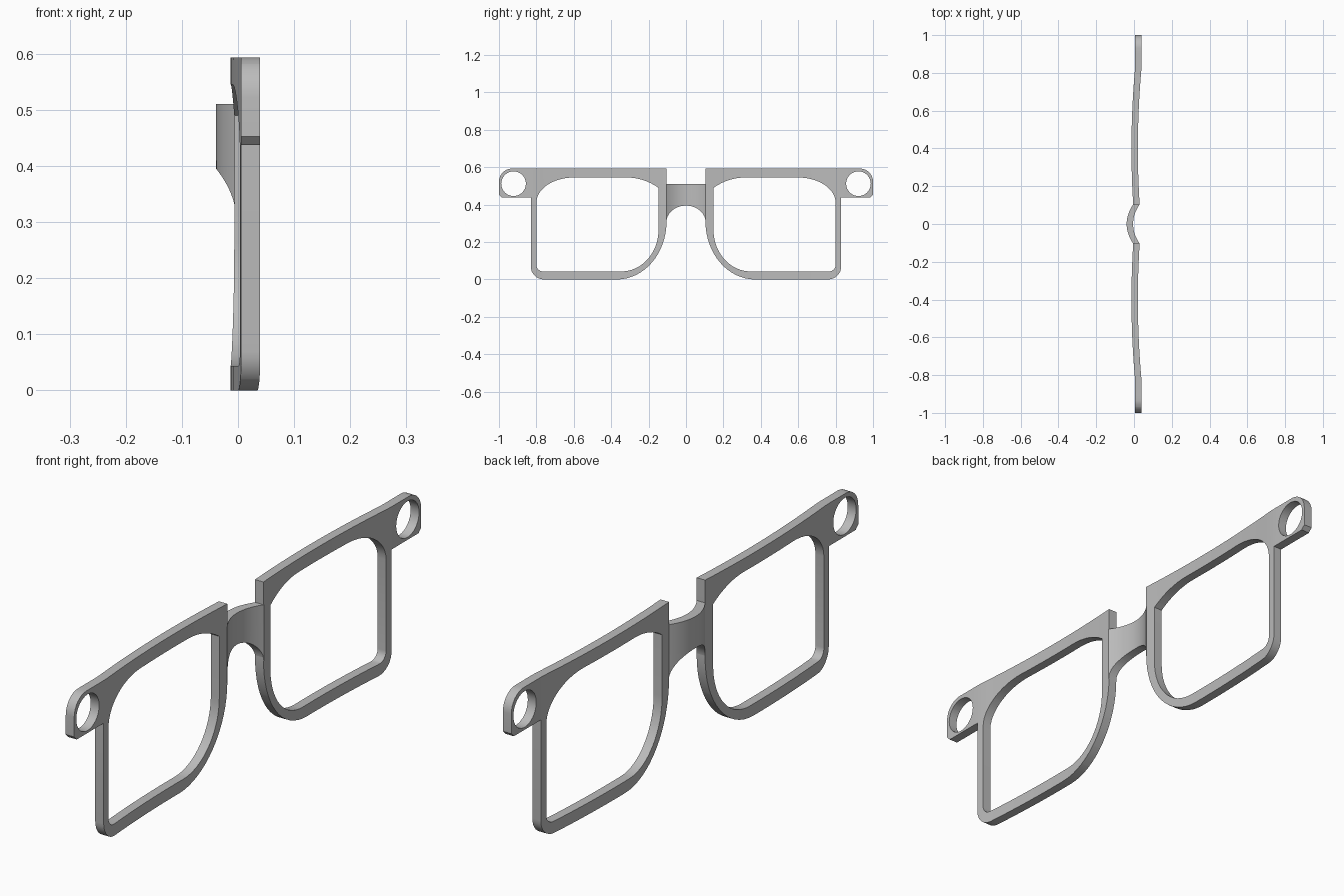
import bpy
import bmesh
from math import sin, cos, radians

cube = bpy.data.objects.get("Cube")
if cube:
    bpy.data.objects.remove(cube, do_unlink=True)

THICK = 0.034
NOSE = 0.104  # nose-side edge of each rim

grey = bpy.data.materials.new("frame_grey")
grey.use_nodes = True
grey.diffuse_color = (0.5, 0.5, 0.5, 1)
grey.node_tree.nodes["Principled BSDF"].inputs["Base Color"].default_value = (0.5, 0.5, 0.5, 1)


def arc(cy, cz, ry, rz, start, end, steps=12):
    """Points on an elliptical arc in the y-z plane."""
    angles = [radians(start + (end - start) * i / steps) for i in range(steps + 1)]
    return [(cy + ry * cos(a), cz + rz * sin(a)) for a in angles]


def bent_plate(name, loops, bend, y_min, y_max, cuts):
    """Fill outlines with holes, slice them, thicken along x and bend."""
    bm = bmesh.new()
    for loop in loops:
        verts = [bm.verts.new((0, y, z)) for y, z in loop]
        for i, v in enumerate(verts):
            bm.edges.new((verts[i - 1], v))
    bmesh.ops.triangle_fill(bm, edges=bm.edges[:], use_beauty=True)
    for i in range(1, cuts):
        y = y_min + (y_max - y_min) * i / cuts
        bmesh.ops.bisect_plane(bm, geom=bm.verts[:] + bm.edges[:] + bm.faces[:],
                               dist=1e-5, plane_co=(0, y, 0), plane_no=(0, 1, 0))
    extruded = bmesh.ops.extrude_face_region(bm, geom=bm.faces[:])
    for v in extruded["geom"]:
        if isinstance(v, bmesh.types.BMVert):
            v.co.x += THICK
    for v in bm.verts:
        v.co.x += bend(v.co.y)
    bmesh.ops.recalc_face_normals(bm, faces=bm.faces[:])
    mesh = bpy.data.meshes.new(name)
    bm.to_mesh(mesh)
    bm.free()
    mesh.materials.append(grey)
    obj = bpy.data.objects.new(name, mesh)
    bpy.context.collection.objects.link(obj)
    bpy.ops.object.select_all(action='DESELECT')
    obj.select_set(True)
    bpy.context.view_layer.objects.active = obj
    bpy.ops.object.shade_smooth_by_angle(angle=radians(30))
    return obj


# Rim: outer outline with the hinge tab, lens opening and hinge hole
outer = (arc(0.37, 0.31, 0.37 - NOSE, 0.31, 180, 270, 16)
         + arc(0.76, 0.07, 0.07, 0.07, 270, 360, 8)
         + [(0.83, 0.437), (0.985, 0.437), (1, 0.452)]
         + arc(0.93, 0.523, 0.07, 0.07, 0, 90, 8)
         + [(NOSE, 0.593)])
opening = (arc(0.345, 0.265, 0.198, 0.222, 180, 270, 16)
           + arc(0.765, 0.078, 0.035, 0.035, 270, 360, 6)
           + arc(0.6, 0.41, 0.2, 0.135, 0, 90)
           + arc(0.318, 0.252, 0.293, 0.293, 90, 125.7, 8))
hinge_hole = arc(0.922, 0.512, 0.066, 0.066, 0, 360, 32)[:-1]


def rim_bend(y):
    return min(0.005, -0.0135 + 0.107 * (y - 0.4) ** 2)


rims = bent_plate("lens_rims", [outer, opening, hinge_hole], rim_bend, NOSE, 1, 28)
mirror = rims.modifiers.new("mirror", 'MIRROR')
mirror.use_axis = (False, True, False)
mirror.use_mirror_merge = False

# Bridge: arched strip bowed between the rims
half = NOSE + 0.001
bridge = arc(0, 0.305, half, 0.09, 180, 0, 24) + [(half, 0.51), (-half, 0.51)]
bent_plate("nose_bridge", [bridge], lambda y: -0.039 + 0.035 * (y / NOSE) ** 2,
           -half, half, 20)
